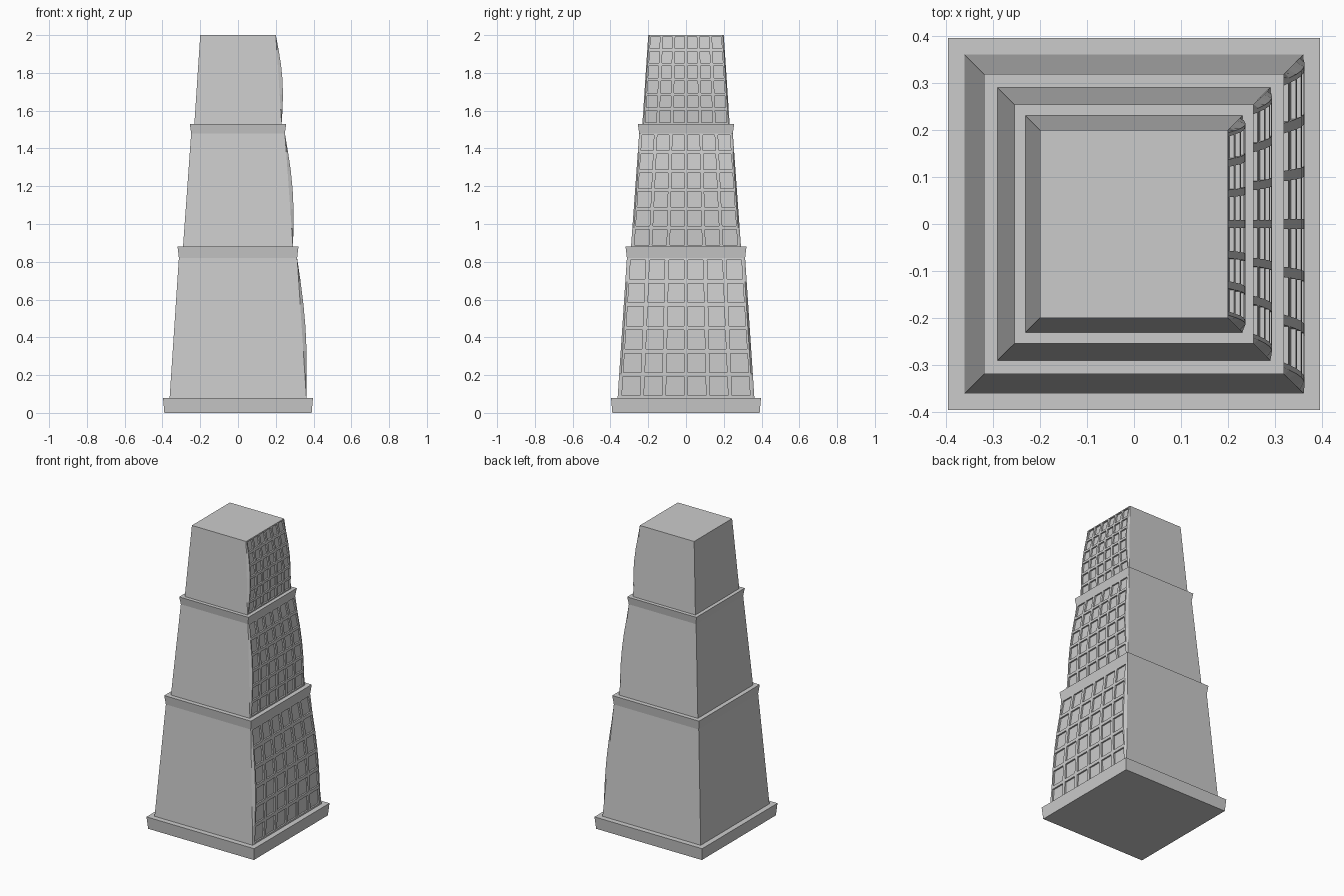
import bpy, bmesh, math

if "Cube" in bpy.data.objects:
    bpy.data.objects.remove(bpy.data.objects["Cube"])

COLS, ROWS = 6, 6
BULGE, DEPTH = 0.02, 0.01


def finish(bm, name):
    bmesh.ops.remove_doubles(bm, verts=bm.verts, dist=1e-5)
    bmesh.ops.recalc_face_normals(bm, faces=bm.faces)
    me = bpy.data.meshes.new(name)
    bm.to_mesh(me)
    bm.free()
    ob = bpy.data.objects.new(name, me)
    bpy.context.collection.objects.link(ob)
    return ob


def frustum(bm, z0, r0, z1, r1, open_right=False):
    """Square block with sloping sides, optionally without its +x face."""
    corners = [(-1, -1), (1, -1), (1, 1), (-1, 1)]
    lo = [bm.verts.new((x * r0, y * r0, z0)) for x, y in corners]
    hi = [bm.verts.new((x * r1, y * r1, z1)) for x, y in corners]
    bm.faces.new(lo[::-1])
    bm.faces.new(hi)
    for i in range(4):
        if open_right and i == 1:
            continue
        j = (i + 1) % 4
        bm.faces.new((lo[i], lo[j], hi[j], hi[i]))


def block(name, *dims):
    bm = bmesh.new()
    frustum(bm, *dims)
    return finish(bm, name)


def tier(name, z0, r0, z1, r1, frame):
    bm = bmesh.new()
    frustum(bm, z0, r0, z1, r1, open_right=True)

    # bulged facade: narrow ramp at each side, window cells between
    us = [-1] + [-0.97 + 1.94 * i / COLS for i in range(COLS + 1)] + [1]
    grid = []
    for k in range(ROWS + 1):
        t = k / ROWS
        r = r0 + (r1 - r0) * t
        z = z0 + (z1 - z0) * t
        b = BULGE * math.sin(math.pi * t)
        grid.append([bm.verts.new((r + (b if abs(u) < 1 else 0), u * r, z)) for u in us])
    cells = []
    for k in range(ROWS):
        for i in range(len(us) - 1):
            f = bm.faces.new((grid[k][i], grid[k][i + 1], grid[k + 1][i + 1], grid[k + 1][i]))
            if 0 < i <= COLS:
                cells.append(f)
    bm.normal_update()

    # recessed windows
    bmesh.ops.inset_individual(bm, faces=cells, thickness=frame, use_even_offset=True)
    pushed = bmesh.ops.extrude_discrete_faces(bm, faces=cells)["faces"]
    for f in pushed:
        bmesh.ops.translate(bm, verts=f.verts, vec=(-DEPTH, 0, 0))
    return finish(bm, name)


# plinth and collars
block("base_slab", 0, 0.39, 0.08, 0.397)
block("lower_collar", 0.82, 0.313, 0.88, 0.32)
block("upper_collar", 1.48, 0.248, 1.53, 0.255)

# tapering tiers with window facades on the right side
tier("lower_tier", 0.08, 0.362, 0.82, 0.313, 0.011)
tier("middle_tier", 0.88, 0.291, 1.48, 0.248, 0.009)
tier("top_tier", 1.53, 0.231, 2.0, 0.20, 0.008)
